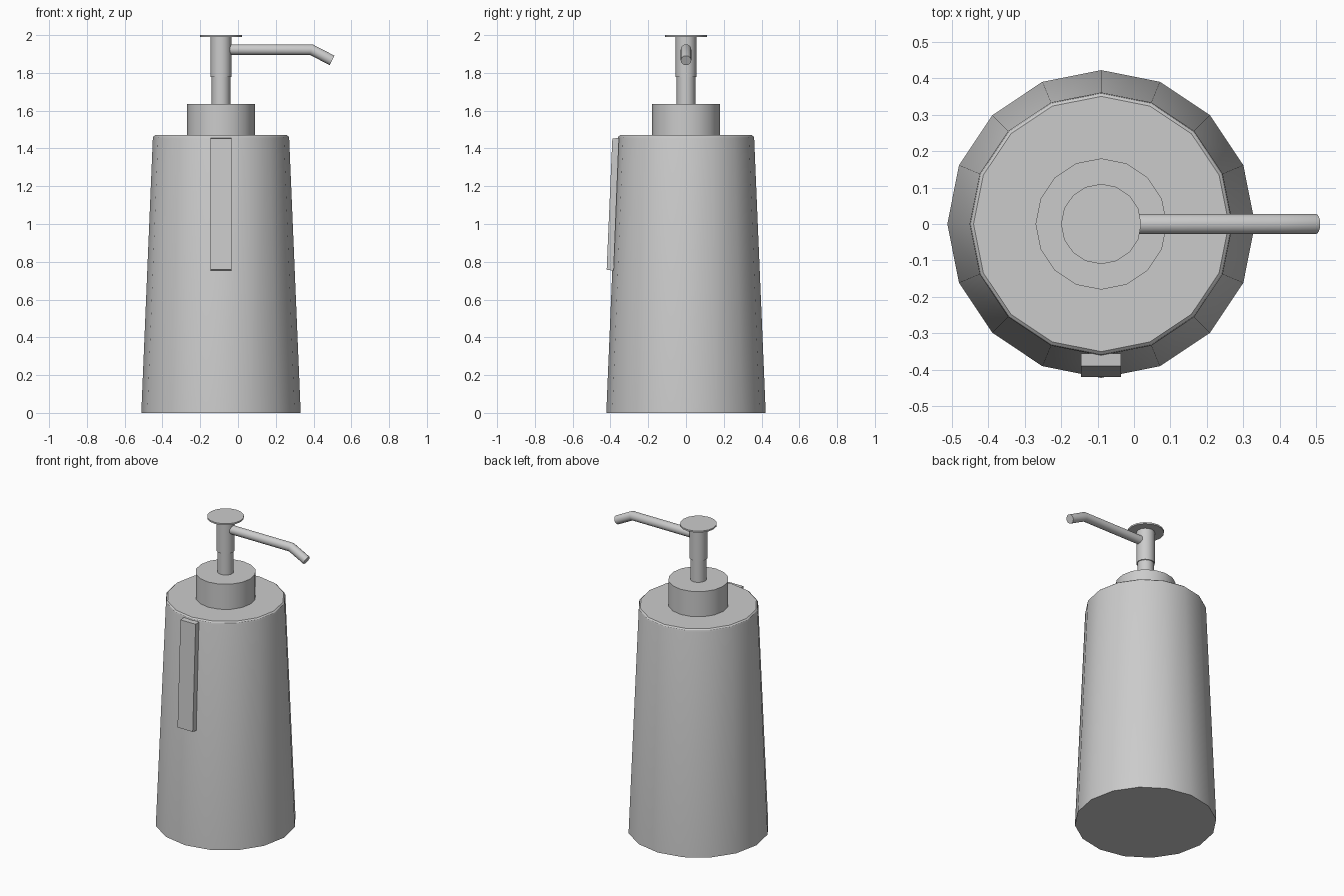
import bpy, bmesh, math
from mathutils import Vector

if "Cube" in bpy.data.objects:
    bpy.data.objects.remove(bpy.data.objects["Cube"])

CX = -0.09   # axis of the bottle
SIDES = 16


def finish(name, bm, smooth=True):
    bmesh.ops.recalc_face_normals(bm, faces=bm.faces[:])
    me = bpy.data.meshes.new(name)
    bm.to_mesh(me)
    bm.free()
    ob = bpy.data.objects.new(name, me)
    bpy.context.collection.objects.link(ob)
    if smooth:
        bpy.ops.object.select_all(action='DESELECT')
        ob.select_set(True)
        bpy.context.view_layer.objects.active = ob
        bpy.ops.object.shade_smooth_by_angle(angle=math.radians(30))
    return ob


def skin(name, rings):
    """Join rings of points into a closed, capped tube."""
    bm = bmesh.new()
    loops = [[bm.verts.new(p) for p in ring] for ring in rings]
    n = len(loops[0])
    for a, b in zip(loops, loops[1:]):
        for i in range(n):
            j = (i + 1) % n
            bm.faces.new((a[i], a[j], b[j], b[i]))
    bm.faces.new(loops[0])
    bm.faces.new(loops[-1])
    return finish(name, bm)


def circle(n):
    return [(math.cos(2 * math.pi * i / n), math.sin(2 * math.pi * i / n)) for i in range(n)]


def lathe(name, profile):
    return skin(name, [[(CX + r * c, r * s, z) for c, s in circle(SIDES)] for r, z in profile])


# Tapered bottle with a small softened shoulder
lathe("bottle", [(0.422, 0), (0.361, 1.452), (0.358, 1.463), (0.350, 1.47)])

# Collar, pump stem, pump head and press plate
lathe("collar", [(0.18, 1.465), (0.18, 1.635)])
lathe("pump_stem", [(0.049, 1.63), (0.049, 1.80)])
lathe("pump_head", [(0.055, 1.777), (0.055, 1.992)])
lathe("press_plate", [(0.11, 1.99), (0.11, 2.0)])

# Spout: straight tube with a mitred bend down at the tip
R = 0.028
path = [Vector((-0.06, 0, 1.923)), Vector((0.388, 0, 1.923)), Vector((0.498, 0, 1.866))]
d1 = (path[1] - path[0]).normalized()
d2 = (path[2] - path[1]).normalized()
mitre = (d1 + d2).normalized()
rings = []
for p, d in zip(path, (d1, mitre, d2)):
    up = Vector((-d.z, 0, d.x)) * (R / (d.dot(d1) if d is mitre else 1))
    rings.append([p + up * s + Vector((0, R * c, 0)) for c, s in circle(SIDES)])
skin("spout", rings)

# Raised strip leaning along the front of the bottle
bm = bmesh.new()
bmesh.ops.create_cube(bm, size=1)
for v in bm.verts:
    top, front = v.co.z > 0, v.co.y < 0
    y = (-0.390 if front else -0.355) if top else (-0.420 if front else -0.383)
    z = (1.453 if front else 1.455) if top else (0.758 if front else 0.753)
    v.co = (CX + v.co.x * 0.11, y, z)
finish("front_strip", bm, smooth=False)
